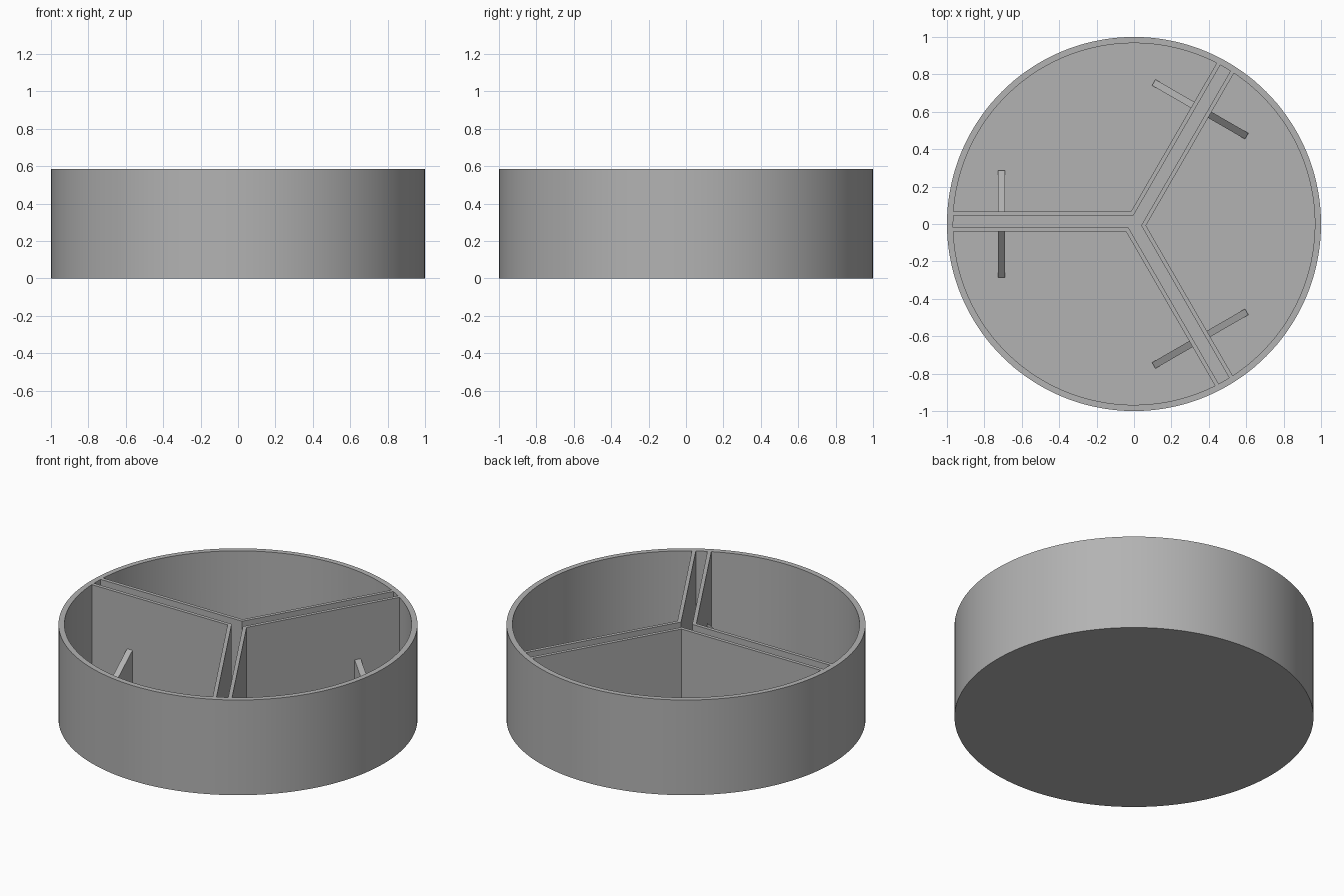
import bpy
import bmesh
from math import radians
from mathutils import Vector, Matrix

HEIGHT, FLOOR = 0.585, 0.04
OUTER, INNER = 1.0, 0.967
DIVIDER = 0.022                      # thickness of one divider wall
FIN_RADIUS, FIN_WIDTH = 0.708, 0.037
FIN_TIP, FIN_TOP = 0.287, 0.255
# bisector angle and inner corner of each compartment
COMPARTMENTS = [(0, (0.064, -0.008)), (120, (-0.016, 0.067)), (240, (-0.043, -0.04))]

default = bpy.data.objects.get("Cube")
if default:
    bpy.data.objects.remove(default, do_unlink=True)

grey = bpy.data.materials.new("plain_grey")
grey.use_nodes = True
colour = (0.45, 0.45, 0.45, 1)
grey.diffuse_color = colour
grey.node_tree.nodes["Principled BSDF"].inputs["Base Color"].default_value = colour


def heading(degrees):
    return Matrix.Rotation(radians(degrees), 2) @ Vector((1, 0))


def prism(name, outline, offset, matrix=Matrix()):
    """Extrude a list of 3D points along an offset vector."""
    bm = bmesh.new()
    face = bm.faces.new([bm.verts.new(p) for p in outline])
    moved = bmesh.ops.extrude_face_region(bm, geom=[face])["geom"]
    bmesh.ops.translate(bm, vec=offset,
                        verts=[v for v in moved if isinstance(v, bmesh.types.BMVert)])
    bmesh.ops.recalc_face_normals(bm, faces=bm.faces)
    mesh = bpy.data.meshes.new(name)
    bm.to_mesh(mesh)
    bm.free()
    mesh.materials.append(grey)
    obj = bpy.data.objects.new(name, mesh)
    obj.matrix_world = matrix
    bpy.context.collection.objects.link(obj)
    return obj


def rim_point(start, direction):
    """Where a ray from start meets the inner face of the rim."""
    along = start.dot(direction)
    return start + direction * (-along + (along ** 2 + INNER ** 2 - start.length_squared) ** 0.5)


def cut(target, outline, name):
    """Sink a pocket with the given plan outline down to the floor."""
    cutter = prism(name, [(p.x, p.y, FLOOR) for p in outline], (0, 0, HEIGHT))
    cutter.hide_render = True
    mod = target.modifiers.new(name, "BOOLEAN")
    mod.operation = "DIFFERENCE"
    mod.solver = "EXACT"
    mod.object = cutter
    return cutter


# Round solid body
body = prism("round_tray", [(*(heading(i * 2.5) * OUTER), 0) for i in range(144)], (0, 0, HEIGHT))

# Three wedge compartments and the Y-shaped channel between their dividers
cutters, channel = [], []
for angle, corner in COMPARTMENTS:
    corner = Vector(corner)
    first = rim_point(corner, heading(angle - 60))
    last = rim_point(corner, heading(angle + 60))
    sweep = last.angle_signed(first)
    start = Vector((1, 0)).angle_signed(first)
    span = (-first.angle_signed(last)) % radians(360)
    arc = [Matrix.Rotation(span * i / 48, 2) @ first for i in range(49)]
    cutters.append(cut(body, [corner] + arc, "compartment_cutter"))

    inset = corner - heading(angle) * DIVIDER / 0.866
    channel += [rim_point(inset, heading(angle - 60)), inset,
                rim_point(inset, heading(angle + 60))]
cutters.append(cut(body, channel, "channel_cutter"))

# Bake the cuts and drop the cutters
bpy.context.view_layer.update()
baked = bpy.data.meshes.new_from_object(
    body.evaluated_get(bpy.context.evaluated_depsgraph_get()))
body.modifiers.clear()
body.data = baked
for cutter in cutters:
    bpy.data.objects.remove(cutter, do_unlink=True)

# Sloped support fins on both sides of each compartment's corner
for angle, corner in COMPARTMENTS:
    for side in (-1, 1):
        along = heading(angle + 60 * side)
        inward = heading(angle - 30 * side)
        root = Vector(corner).dot(inward) - DIVIDER / 2
        profile = [(0, root, FLOOR - 0.01), (0, FIN_TIP, FLOOR - 0.01), (0, FIN_TIP, FLOOR + 0.01),
                   (0, root + DIVIDER / 2, FIN_TOP), (0, root, FIN_TOP)]
        frame = Matrix(((along.x, inward.x, 0, along.x * FIN_RADIUS),
                        (along.y, inward.y, 0, along.y * FIN_RADIUS),
                        (0, 0, 1, 0), (0, 0, 0, 1)))
        points = [frame @ Vector((-FIN_WIDTH / 2, y, z)) for x, y, z in profile]
        prism("support_fin", points, (*(along * FIN_WIDTH), 0))

# Smooth the round walls, keep the edges crisp
bpy.ops.object.select_all(action="DESELECT")
body.select_set(True)
bpy.context.view_layer.objects.active = body
bpy.ops.object.shade_smooth_by_angle(angle=radians(30))
